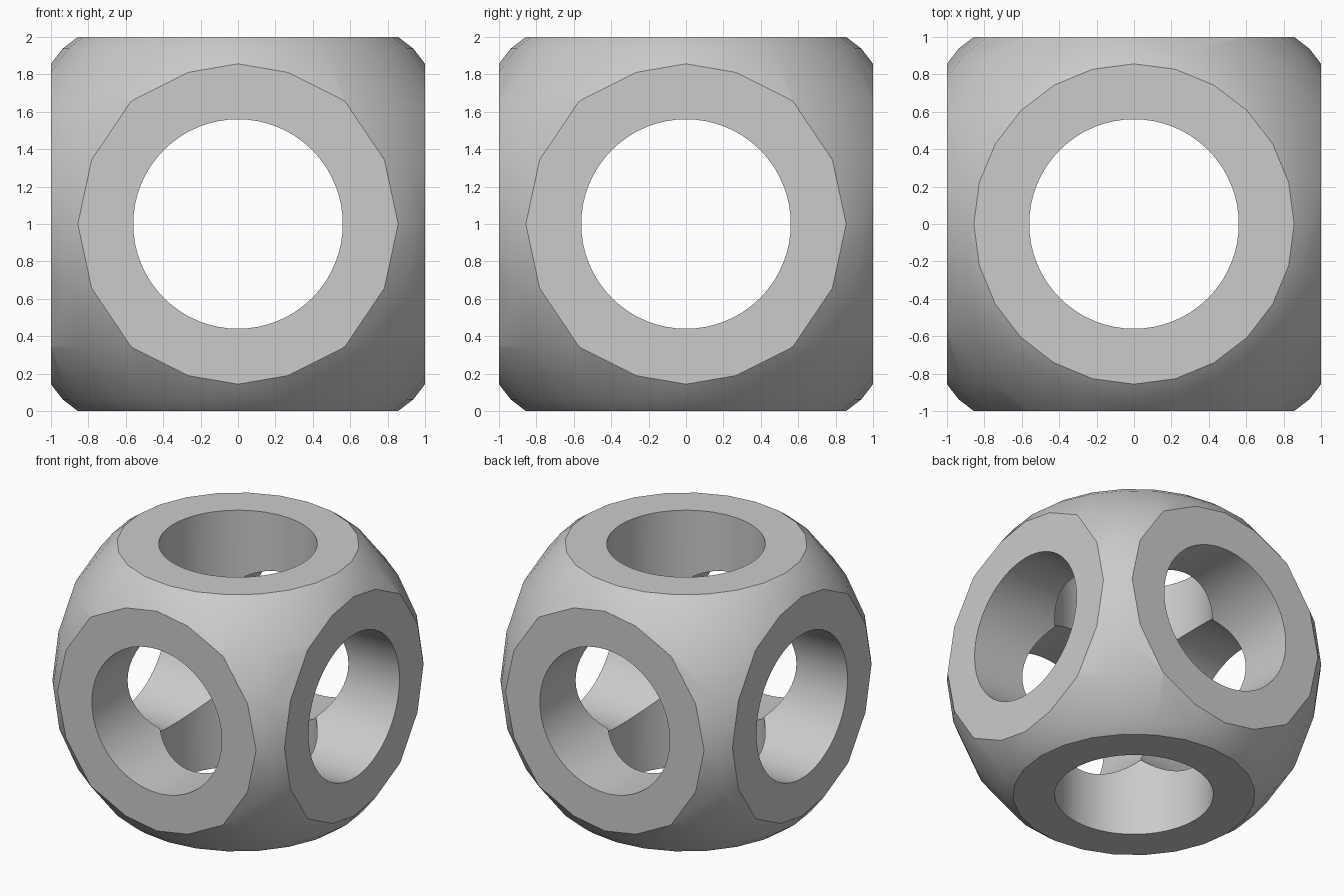
import bpy
from math import radians

old = bpy.data.objects.get("Cube")
if old:
    bpy.data.objects.remove(old, do_unlink=True)

SPHERE_R = 1.326
HOLE_R = 0.56
CENTRE = (0, 0, 1)

grey = bpy.data.materials.new("light grey")
grey.use_nodes = True
colour = (0.6, 0.6, 0.6, 1)
grey.diffuse_color = colour
grey.node_tree.nodes["Principled BSDF"].inputs["Base Color"].default_value = colour


def cut(target, tool, operation):
    """Apply a boolean and delete its tool."""
    mod = target.modifiers.new(operation.title(), 'BOOLEAN')
    mod.operation = operation
    mod.solver = 'EXACT'
    mod.object = tool
    tool.hide_render = True
    bpy.ops.object.select_all(action='DESELECT')
    bpy.context.view_layer.objects.active = target
    target.select_set(True)
    bpy.ops.object.modifier_apply(modifier=mod.name)
    bpy.data.objects.remove(tool, do_unlink=True)


# Round body
bpy.ops.mesh.primitive_uv_sphere_add(segments=24, ring_count=12, radius=SPHERE_R, location=CENTRE)
body = bpy.context.object
body.name = "pierced_ball"
body.data.materials.append(grey)

# Six flat sides
bpy.ops.mesh.primitive_cube_add(size=2, location=CENTRE)
block = bpy.context.object
block.data.materials.append(grey)
cut(body, block, 'INTERSECT')

# Round tunnel along each axis
for rotation in ((0, 0, 0), (radians(90), 0, 0), (0, radians(90), 0)):
    bpy.ops.mesh.primitive_cylinder_add(vertices=64, radius=HOLE_R, depth=3,
                                        location=CENTRE, rotation=rotation)
    drill = bpy.context.object
    drill.data.materials.append(grey)
    cut(body, drill, 'DIFFERENCE')

# Smooth curved walls, crisp rims
bpy.ops.object.select_all(action='DESELECT')
body.select_set(True)
bpy.context.view_layer.objects.active = body
bpy.ops.object.shade_smooth_by_angle(angle=radians(25))
